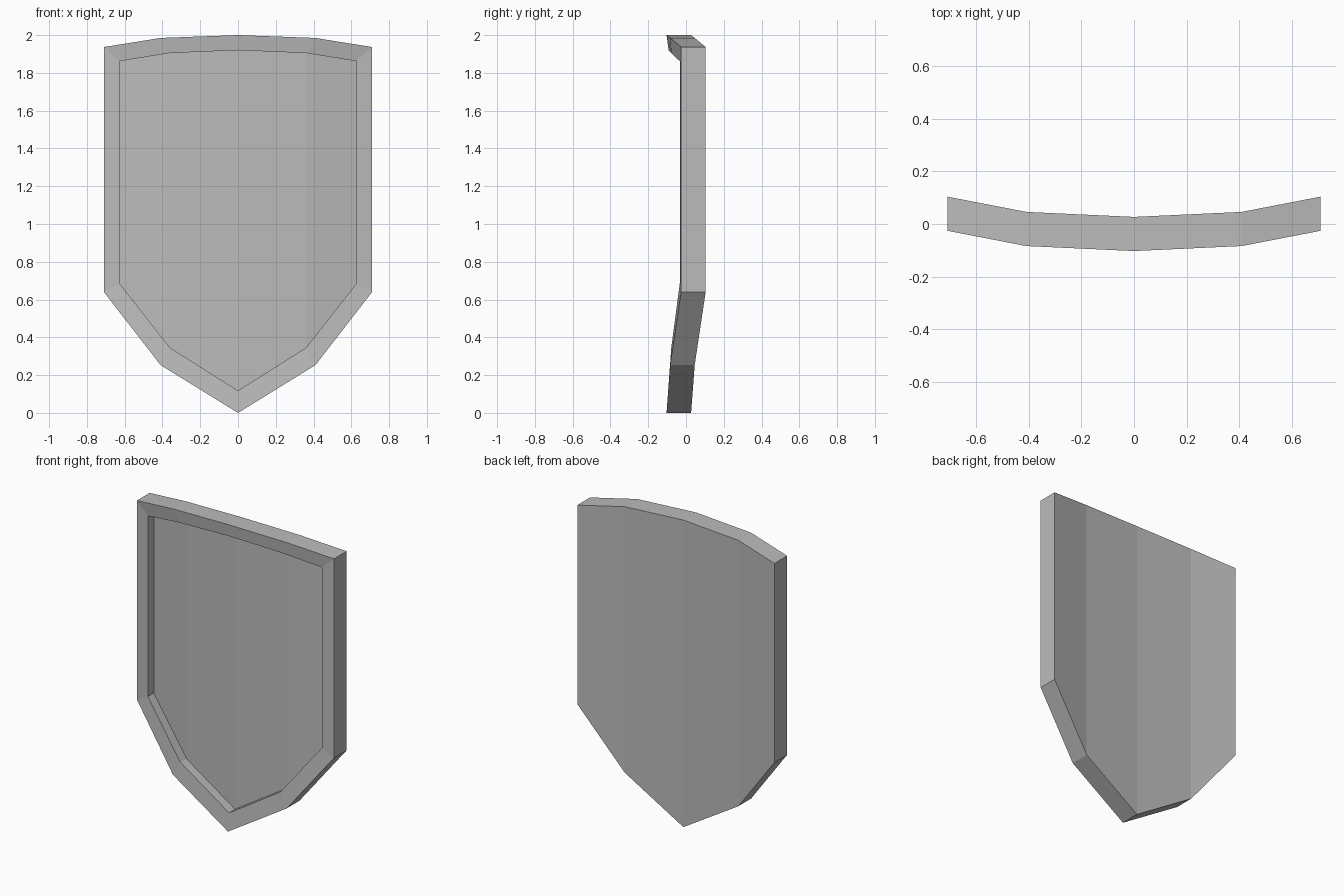
import bpy
import bmesh

cube = bpy.data.objects.get("Cube")
if cube:
    bpy.data.objects.remove(cube, do_unlink=True)

# Single grey finish
grey = bpy.data.materials.new("shield grey")
grey.use_nodes = True
colour = (0.5, 0.5, 0.5, 1)
grey.diffuse_color = colour
grey.node_tree.nodes["Principled BSDF"].inputs["Base Color"].default_value = colour

# Half outlines from centre to side: x, top z, bottom z, front y
OUTER = [(0, 2.0, 0.0, -0.103), (0.41, 1.985, 0.253, -0.084), (0.71, 1.937, 0.64, -0.026)]
INNER = [(0, 1.92, 0.118, -0.092), (0.36, 1.905, 0.345, -0.078), (0.627, 1.862, 0.685, -0.033)]
THICKNESS = 0.13
RECESS = 0.062


def ring(bm, half, depth):
    """Mirror a half outline into a closed loop: top left to right, bottom right to left."""
    full = [(-x, t, b, y) for x, t, b, y in reversed(half[1:])] + half
    top = [bm.verts.new((x, y + depth, t)) for x, t, b, y in full]
    bottom = [bm.verts.new((x, y + depth, b)) for x, t, b, y in full]
    return top + bottom[::-1]


def bridge(bm, a, b):
    for i in range(len(a)):
        j = (i + 1) % len(a)
        bm.faces.new((a[i], a[j], b[j], b[i]))


def cap(bm, loop):
    """Close a loop with vertical strips that follow the curve."""
    for i in range(len(loop) // 2 - 1):
        bm.faces.new((loop[i], loop[i + 1], loop[-2 - i], loop[-1 - i]))


# Curved body with raised rim and recessed front panel
bm = bmesh.new()
back = ring(bm, OUTER, THICKNESS)
rim_outer = ring(bm, OUTER, 0)
rim_inner = ring(bm, INNER, 0)
panel = ring(bm, INNER, RECESS)
for a, b in ((back, rim_outer), (rim_outer, rim_inner), (rim_inner, panel)):
    bridge(bm, a, b)
cap(bm, back)
cap(bm, panel)
bmesh.ops.recalc_face_normals(bm, faces=bm.faces)

mesh = bpy.data.meshes.new("shield")
bm.to_mesh(mesh)
bm.free()
mesh.materials.append(grey)
shield = bpy.data.objects.new("shield", mesh)
bpy.context.collection.objects.link(shield)
